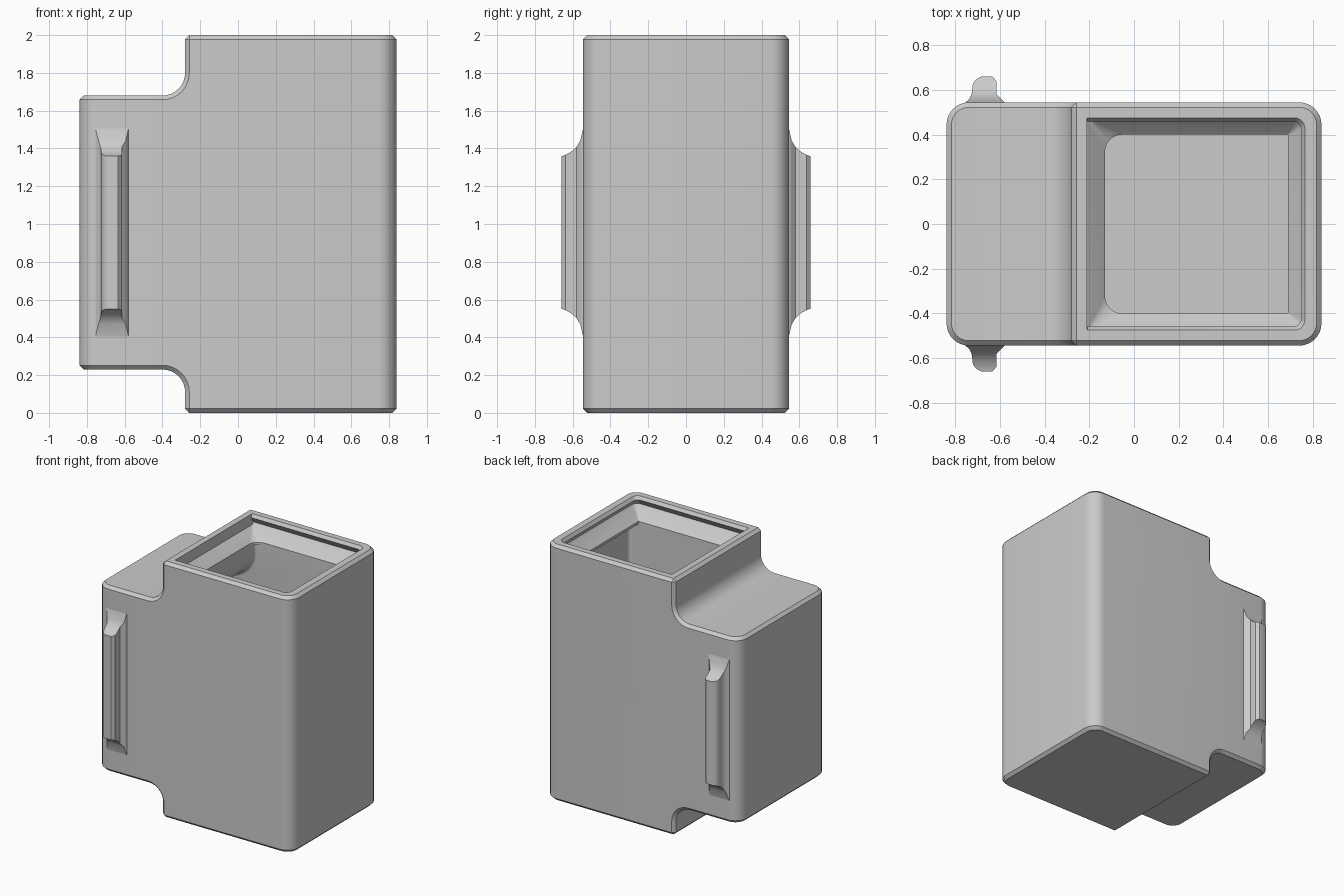
import bpy, bmesh, math
from math import sin, cos, pi, sqrt

if "Cube" in bpy.data.objects:
    bpy.data.objects.remove(bpy.data.objects["Cube"], do_unlink=True)

grey = bpy.data.materials.new("light_grey")
grey.use_nodes = True
grey.diffuse_color = (0.6, 0.6, 0.6, 1)
grey.node_tree.nodes["Principled BSDF"].inputs["Base Color"].default_value = (0.6, 0.6, 0.6, 1)


def finish(bm, name):
    bmesh.ops.recalc_face_normals(bm, faces=bm.faces)
    mesh = bpy.data.meshes.new(name)
    bm.to_mesh(mesh)
    bm.free()
    obj = bpy.data.objects.new(name, mesh)
    bpy.context.collection.objects.link(obj)
    mesh.materials.append(grey)
    return obj


def loft(rings):
    """Closed skin through rings of equal point count."""
    bm = bmesh.new()
    loops = [[bm.verts.new(p) for p in ring] for ring in rings]
    n = len(loops[0])
    for a, b in zip(loops, loops[1:]):
        for i in range(n):
            j = (i + 1) % n
            bm.faces.new((a[i], a[j], b[j], b[i]))
    bm.faces.new(loops[0])
    bm.faces.new(loops[-1])
    bmesh.ops.recalc_face_normals(bm, faces=bm.faces)
    return bm


def arc(cx, cz, r, start, end, steps=8):
    return [(cx + r * cos(start + (end - start) * i / steps),
             cz + r * sin(start + (end - start) * i / steps)) for i in range(steps + 1)]


def stepped_block(left, right, neck, low, high, bottom, top, r, half):
    """Side outline with a filleted shoulder above and below, extruded in y."""
    outline = [(right, bottom), (right, top), (neck, top)]
    outline += arc(neck - r, high + r, r, 0, -pi / 2)
    outline += [(left, high), (left, low)]
    outline += arc(neck - r, low - r, r, pi / 2, 0)
    outline += [(neck, bottom)]
    return loft([[(x, y, z) for x, z in outline] for y in (-half, half)])


def rounded_rect(x0, x1, half, r0, r1, z):
    """Horizontal ring with separate corner radii at its two ends."""
    pts = []
    for cx, cy, r, a in ((x1 - r1, half - r1, r1, 0), (x0 + r0, half - r0, r0, pi / 2),
                         (x0 + r0, r0 - half, r0, pi), (x1 - r1, r1 - half, r1, 1.5 * pi)):
        pts += arc(cx, cy, r, a, a + pi / 2, 6)
    return [(x, y, z) for x, y in pts]


def bevel(bm, edges, width, segments):
    bmesh.ops.bevel(bm, geom=edges, offset=width, offset_type='OFFSET',
                    segments=segments, profile=0.5, affect='EDGES', clamp_overlap=True)


def subtract(target, cutter):
    cutter.hide_render = True
    mod = target.modifiers.new("cut", 'BOOLEAN')
    mod.operation = 'DIFFERENCE'
    mod.solver = 'EXACT'
    mod.object = cutter
    bpy.context.view_layer.objects.active = target
    bpy.ops.object.modifier_apply(modifier=mod.name)
    bpy.data.objects.remove(cutter, do_unlink=True)


def smooth(obj):
    bpy.ops.object.select_all(action='DESELECT')
    obj.select_set(True)
    bpy.context.view_layer.objects.active = obj
    bpy.ops.object.shade_smooth_by_angle(angle=math.radians(30))


# Outer body: rounded upright corners, then a chamfer on every sharp edge
bm = stepped_block(-0.84, 0.84, -0.28, 0.23, 1.68, 0, 2, 0.12, 0.545)
uprights = [e for e in bm.edges
            if all(abs(abs(v.co.x) - 0.84) < 0.001 for v in e.verts)
            and abs(e.verts[0].co.y - e.verts[1].co.y) < 0.001]
bevel(bm, uprights, 0.1, 8)
bm.normal_update()
bevel(bm, [e for e in bm.edges if e.calc_face_angle(0) > 0.7], 0.022, 1)
body = finish(bm, "body")

# Inner chamber, following the outline at wall thickness
bm = stepped_block(-0.69, 0.77, -0.13, 0.38, 1.53, 0.08, 1.82, 0.25, 0.4)
rounded = [e for e in bm.edges
           if abs(e.verts[0].co.y - e.verts[1].co.y) < 0.001
           and abs(e.verts[0].co.z - e.verts[1].co.z) > 0.001]
bevel(bm, rounded, 0.075, 6)
subtract(body, finish(bm, "chamber_cutter"))

# Mouth: bevelled lip, undercut lid groove, sloping ledge and neck
mouth = [(-0.21, 0.772, 0.482, 0.002, 0.05, 2.01),
         (-0.21, 0.75, 0.46, 0.002, 0.04, 1.975),
         (-0.21, 0.78, 0.49, 0.002, 0.05, 1.93),
         (-0.21, 0.77, 0.48, 0.002, 0.04, 1.915),
         (-0.13, 0.69, 0.4, 0.075, 0.002, 1.84),
         (-0.13, 0.69, 0.4, 0.075, 0.002, 1.78)]
subtract(body, finish(loft([rounded_rect(*m) for m in mouth]), "mouth_cutter"))
smooth(body)

# Grip rails: (distance out, left edge, right edge), ends swept in a hollow curve
levels = [(0.53, -0.76, -0.575), (0.545, -0.755, -0.58), (0.56, -0.738, -0.595),
          (0.58, -0.728, -0.615), (0.6, -0.725, -0.615), (0.62, -0.724, -0.615),
          (0.638, -0.716, -0.615), (0.65, -0.705, -0.625), (0.66, -0.685, -0.635)]
for name, side in (("front_rail", -1), ("back_rail", 1)):
    rings = []
    for out, x0, x1 in levels:
        half = 0.55 - sqrt(max(0, 0.15 ** 2 - (0.695 - out) ** 2))
        lo, hi = 0.955 - half, 0.955 + half
        rings.append([(x, side * out, z) for x, z in ((x0, lo), (x1, lo), (x1, hi), (x0, hi))])
    smooth(finish(loft(rings), name))
